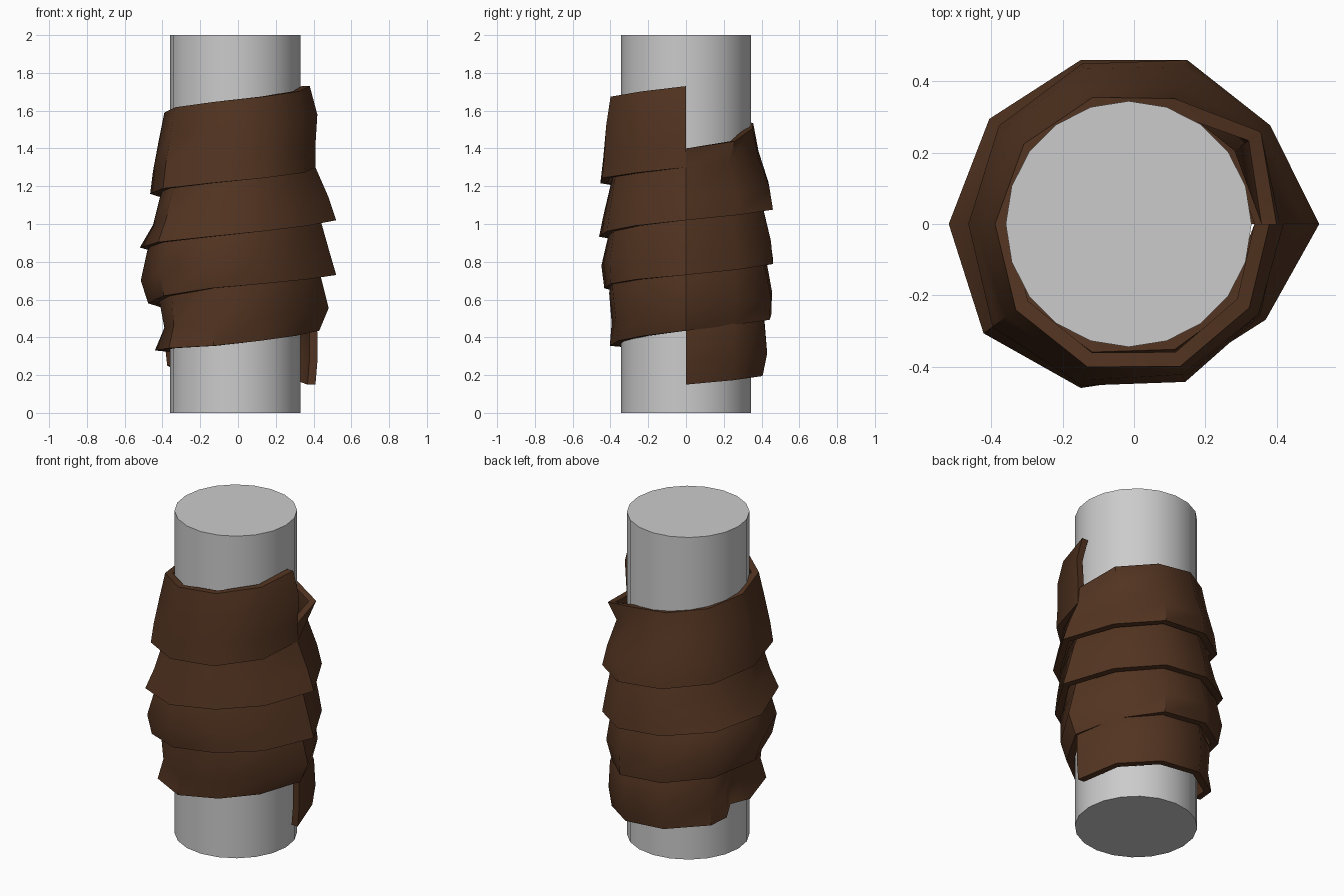
import bpy, bmesh, math

if "Cube" in bpy.data.objects:
    bpy.data.objects.remove(bpy.data.objects["Cube"])

# Outer radius of the strap, one row per quarter turn (lower edge -> upper edge)
RADII = [
    (.41, .42, .42, .37), (.43, .46, .44, .38), (.44, .39, .42, .38), (.42, .42, .43, .40),
    (.43, .48, .44, .40), (.475, .47, .44, .39), (.475, .515, .48, .40), (.45, .46, .42, .38),
    (.52, .485, .44, .38), (.475, .47, .43, .38), (.52, .45, .41, .37), (.475, .46, .42, .38),
    (.52, .48, .41, .37), (.475, .46, .40, .37), (.465, .45, .42, .39), (.48, .465, .45, .43),
    (.41, .41, .42, .38)]
ROWS = (0, .12, .28, .43)
# Uneven tightness around the handle, by tenth of a turn
BULGE = (0, -.03, 0, 0, 0, 0, .02, 0, -.045, -.045)
WEIGHT = (1, .9, .5, .2)
# Loose upper lip under the strap's end: turn -> (radius, height)
LIP = {30: (.40, .38), 31: (.44, .39)}
# Height of the lower edge by turn, with a notch early on the first turn
LOWER = [(0, .15), (.445, .25), (.455, .325), (.7, .355), (1, .435), (1.5, .58), (1.7, .66),
         (2, .73), (2.5, .875), (3, 1.02), (3.5, 1.16), (4, 1.3)]
THICK = .042


def lower_z(t):
    for (a, za), (b, zb) in zip(LOWER, LOWER[1:]):
        if t <= b + 1e-6:
            return za + (zb - za) * (t - a) / (b - a)


def profile(t):
    i = min(int(t * 4), len(RADII) - 2)
    f = t * 4 - i
    rad = [p + (q - p) * f for p, q in zip(RADII[i], RADII[i + 1])]
    n = round(t * 10)
    if .44 < t < .46:
        rad = [r * (.91, .95, .955, .955)[k] for k, r in enumerate(rad)]
    elif 5 < n < 38:
        rad = [max(r + BULGE[n % 10] * w, .37) for r, w in zip(rad, WEIGHT)]
    pts = [(r, lower_z(t) + h) for r, h in zip(rad, ROWS)]
    if n in LIP:
        pts[3] = (LIP[n][0], lower_z(t) + LIP[n][1])
    return pts


def smooth(obj, angle):
    bpy.ops.object.select_all(action='DESELECT')
    obj.select_set(True)
    bpy.context.view_layer.objects.active = obj
    bpy.ops.object.shade_smooth_by_angle(angle=math.radians(angle))


# Handle core
bpy.ops.mesh.primitive_cylinder_add(vertices=20, radius=.345, depth=2, location=(-.015, 0, 1))
core = bpy.context.object
core.name = "handle_core"
smooth(core, 30)

# Spiral leather strap: ten segments per turn, four turns
bm = bmesh.new()
columns = []
for t in sorted([i / 10 for i in range(41)] + [.445, .455]):
    a = t * math.tau
    outer = profile(t)
    inner = [(r - THICK, z) for r, z in reversed(outer)]
    columns.append([bm.verts.new((r * math.cos(a), r * math.sin(a), z)) for r, z in outer + inner])
for p, q in zip(columns, columns[1:]):
    for i in range(8):
        j = (i + 1) % 8
        bm.faces.new((p[i], q[i], q[j], p[j]))
# Strap ends
for col in (columns[0], columns[-1]):
    for i in range(3):
        bm.faces.new((col[i], col[i + 1], col[6 - i], col[7 - i]))
bmesh.ops.recalc_face_normals(bm, faces=bm.faces)
mesh = bpy.data.meshes.new("leather_wrap")
bm.to_mesh(mesh)
bm.free()
wrap = bpy.data.objects.new("leather_wrap", mesh)
bpy.context.collection.objects.link(wrap)
leather = bpy.data.materials.new("brown_leather")
leather.diffuse_color = (.085, .034, .015, 1)
leather.use_nodes = True
leather.node_tree.nodes["Principled BSDF"].inputs["Base Color"].default_value = leather.diffuse_color
mesh.materials.append(leather)
smooth(wrap, 40)
